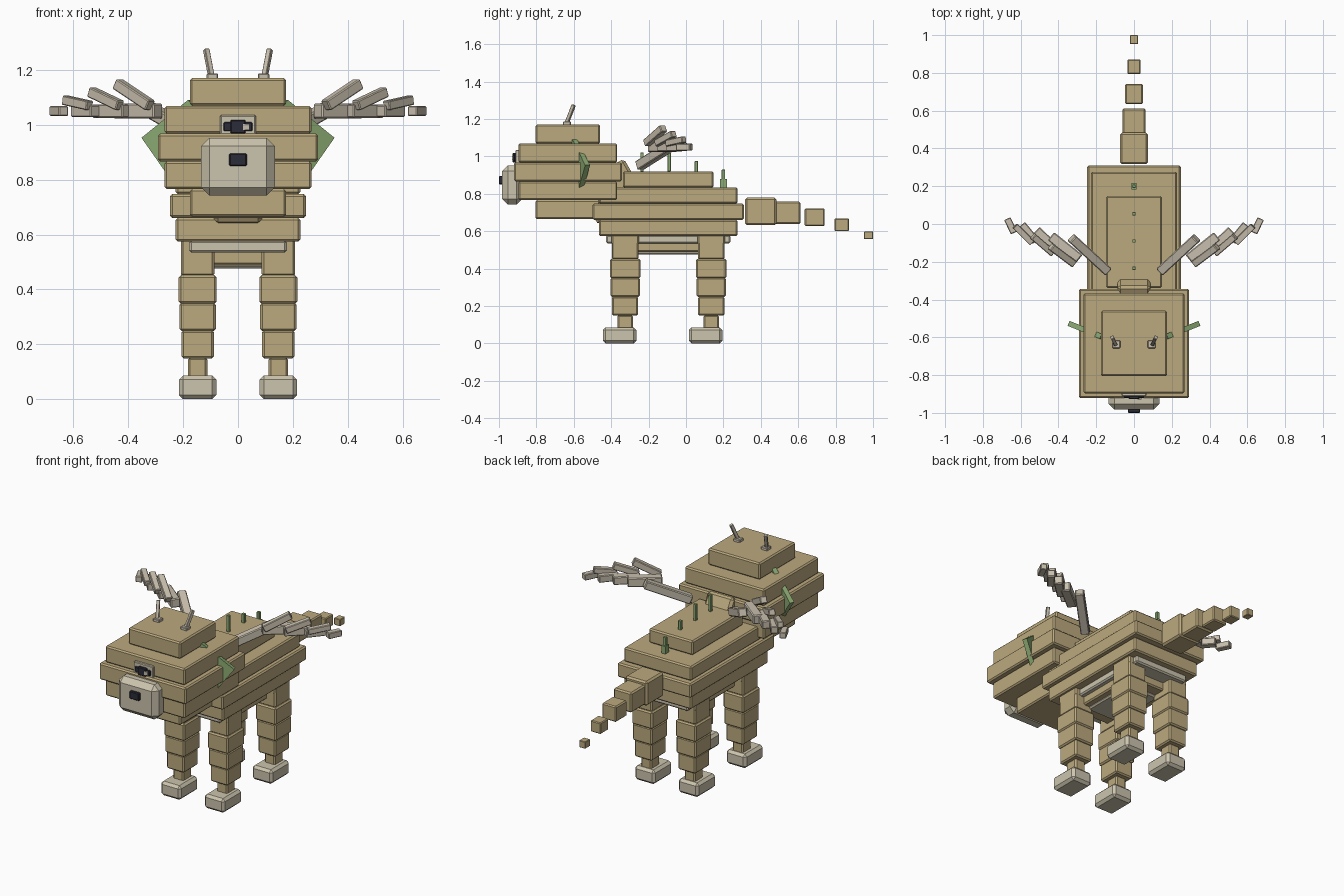
import bpy, bmesh
from math import radians, sqrt
from mathutils import Vector, Euler

if "Cube" in bpy.data.objects:
    bpy.data.objects.remove(bpy.data.objects["Cube"], do_unlink=True)


def material(name, red, green, blue):
    mat = bpy.data.materials.new(name)
    mat.use_nodes = True
    mat.diffuse_color = (red, green, blue, 1)
    shader = mat.node_tree.nodes["Principled BSDF"]
    shader.inputs["Base Color"].default_value = (red, green, blue, 1)
    return mat


TAN = material("tan hide", 0.5, 0.4, 0.21)
PALE = material("pale cream", 0.6, 0.55, 0.42)
BONE = material("bone", 0.58, 0.52, 0.42)
GREEN = material("leaf green", 0.26, 0.4, 0.17)
DARK = material("dark navy", 0.025, 0.025, 0.04)


def box(name, center, size, mat, bevel=0.008, rotation=(0, 0, 0)):
    """Chamfered block with flat faces."""
    bm = bmesh.new()
    bmesh.ops.create_cube(bm, size=1)
    bmesh.ops.scale(bm, vec=size, verts=bm.verts)
    if bevel:
        bmesh.ops.bevel(bm, geom=bm.edges[:], offset=bevel, segments=1, affect='EDGES')
    mesh = bpy.data.meshes.new(name)
    bm.to_mesh(mesh)
    bm.free()
    mesh.materials.append(mat)
    block = bpy.data.objects.new(name, mesh)
    block.location = center
    block.rotation_euler = rotation
    bpy.context.collection.objects.link(block)


def bar(name, start, along, width, mat, side=1):
    """Square rod from a start point along a vector, mirrored by side."""
    mirror = Vector((side, 1, 1))
    start, along = Vector(start) * mirror, Vector(along) * mirror
    rotation = along.to_track_quat('Z', 'Y').to_euler()
    box(name, start + along / 2, (width, width, along.length), mat, width / 10, rotation)


def stepped_ellipsoid(name, y, z, width, depth, height, mat):
    """Five slabs whose widths follow an ellipse."""
    for step in range(-2, 3):
        scale = sqrt(1 - (0.4 * step) ** 2)
        box(f"{name}_layer_{step + 3}", (0, y, z + step * height),
            (width * scale, depth * scale, height), mat)


# Body, belly and neck
stepped_ellipsoid("body", y=-0.095, z=0.704, width=0.495, depth=0.81, height=0.0865, mat=TAN)
box("belly_plate", (0, -0.095, 0.557), (0.356, 0.665, 0.045), PALE)
box("belly_patch", (0, -0.095, 0.488), (0.22, 0.35, 0.024), PALE)
box("neck", (0, -0.4, 0.81), (0.175, 0.295, 0.24), TAN, 0.015, (radians(30), 0, 0))

# Head with snout, nose and single eye
stepped_ellipsoid("head", y=-0.632, z=0.9175, width=0.584, depth=0.577, height=0.101, mat=TAN)
box("snout", (0, -0.93, 0.847), (0.268, 0.106, 0.211), PALE, 0.03)
box("nose", (0, -0.985, 0.873), (0.064, 0.03, 0.046), DARK, 0.004)
box("eye_surround", (0, -0.896, 0.995), (0.13, 0.032, 0.08), PALE, 0.004)
box("eye", (0, -0.905, 0.993), (0.104, 0.03, 0.033), DARK, 0.003)
box("pupil", (0, -0.91, 0.993), (0.056, 0.034, 0.05), DARK, 0.004)
box("eye_glint", (0.03, -0.926, 0.992), (0.022, 0.008, 0.022), BONE, bevel=0)

# Legs: segment widths from the ankle up, each a tenth of a unit tall
LEG_WIDTHS = (0.07, 0.118, 0.132, 0.138, 0.122)
for side, sign in (("left", 1), ("right", -1)):
    for end, y in (("front", -0.325), ("rear", 0.135)):
        x = sign * 0.147
        for level, width in enumerate(LEG_WIDTHS):
            box(f"{end}_{side}_leg_{level + 1}", (x, y, 0.1 * (level + 1)),
                (width, width * 1.18, 0.104), TAN)
        box(f"{end}_{side}_hip", (x, y, 0.56), (0.122, 0.145, 0.06), TAN)
        box(f"{end}_{side}_foot", (x, y - 0.03, 0.043), (0.136, 0.18, 0.086), PALE, 0.015)

# Tail: shrinking blocks that droop
for link in range(5):
    size = 0.148 - 0.0265 * link
    box(f"tail_{link + 1}", (0, 0.4 + 0.144 * link, 0.706 - 0.008 * link ** 2),
        (size, size * 1.13, size), TAN, size * 0.07)

# Back spines, rising towards the shoulders
for spine in range(4):
    bar(f"spine_{spine + 1}", (0, 0.2 - 0.145 * spine, 0.83 + 0.045 * min(spine, 2)),
        (0, 0, 0.1), 0.018, GREEN)
box("spine_base", (0, 0.2, 0.855), (0.026, 0.036, 0.05), GREEN, bevel=0)

for side, sign in (("left", 1), ("right", -1)):
    # Wing: shoulder bar, then a chain of shrinking arm blocks and raised feathers
    bar(f"{side}_wing_shoulder", (0.14, -0.25, 0.95), (0.19, 0.175, 0.11), 0.05, BONE, sign)
    for i in range(4):
        bar(f"{side}_wing_arm_{i + 1}", (0.29 + 0.115 * i, -0.185 + 0.046 * i, 1.05),
            (0.15 - 0.038 * i, 0.12 - 0.015 * i, 0), 0.055 - 0.006 * i, BONE, sign)
    for i in range(3):
        bar(f"{side}_wing_feather_{i + 1}", (0.32 + 0.11 * i, -0.21 + 0.055 * i, 1.07),
            (0.12 - 0.015 * i, 0.09, 0.08 - 0.03 * i), 0.04 - 0.003 * i, BONE, sign)

    # Ear: thin square plate standing on its corner, swept back
    sweep = Euler((0, sign * radians(37), sign * radians(22)))
    box(f"{side}_ear", (sign * 0.2, -0.585, 0.934), (0.23, 0.028, 0.22), GREEN, 0, sweep)

    # Horn with its base
    box(f"{side}_horn_base", (sign * 0.093, -0.637, 1.175), (0.042, 0.042, 0.024), BONE, 0.004)
    bar(f"{side}_horn", (0.094, -0.645, 1.16), (0.022, 0.045, 0.115), 0.019, BONE, sign)
